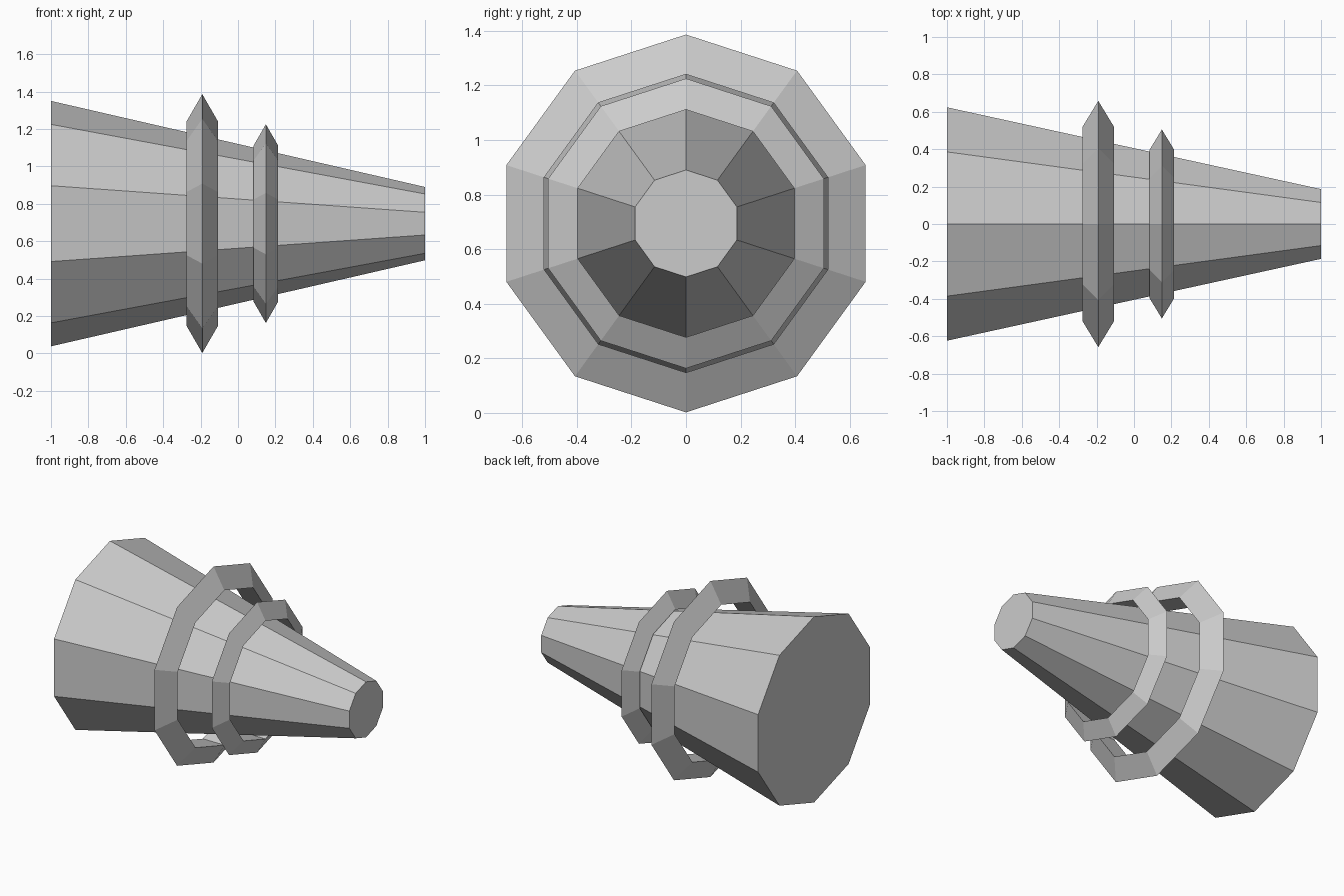
import bpy, bmesh
from math import sin, cos, tau, sqrt

if "Cube" in bpy.data.objects:
    bpy.data.objects.remove(bpy.data.objects["Cube"])

SIDES = 10
AXIS_Z = 0.694


def lathe_x(name, profile, closed):
    """Spin (x, radius) points round the x axis; closed joins last to first, else caps the ends."""
    bm = bmesh.new()
    loops = [[bm.verts.new((x, r * sin(tau * i / SIDES), r * cos(tau * i / SIDES)))
              for i in range(SIDES)] for x, r in profile]
    pairs = list(zip(loops, loops[1:]))
    if closed:
        pairs.append((loops[-1], loops[0]))
    else:
        bm.faces.new(loops[0])
        bm.faces.new(loops[-1])
    for a, b in pairs:
        for i in range(SIDES):
            j = (i + 1) % SIDES
            bm.faces.new((a[i], a[j], b[j], b[i]))
    bmesh.ops.recalc_face_normals(bm, faces=bm.faces)
    mesh = bpy.data.meshes.new(name)
    bm.to_mesh(mesh)
    bm.free()
    obj = bpy.data.objects.new(name, mesh)
    obj.location.z = AXIS_Z
    bpy.context.collection.objects.link(obj)
    return obj


def ring(name, x, outer, r):
    """Ring with a triangular section whose point faces outward."""
    half = r * sqrt(3) / 2
    inner = outer - 1.5 * r
    lathe_x(name, [(x, outer), (x + half, inner), (x - half, inner)], True)


# Tapered body lying along x
lathe_x("tapered_body", [(-1, 0.656), (1, 0.196)], False)

# Two floating rings
ring("large_ring", -0.191, 0.692, 0.097)
ring("small_ring", 0.149, 0.531, 0.076)
